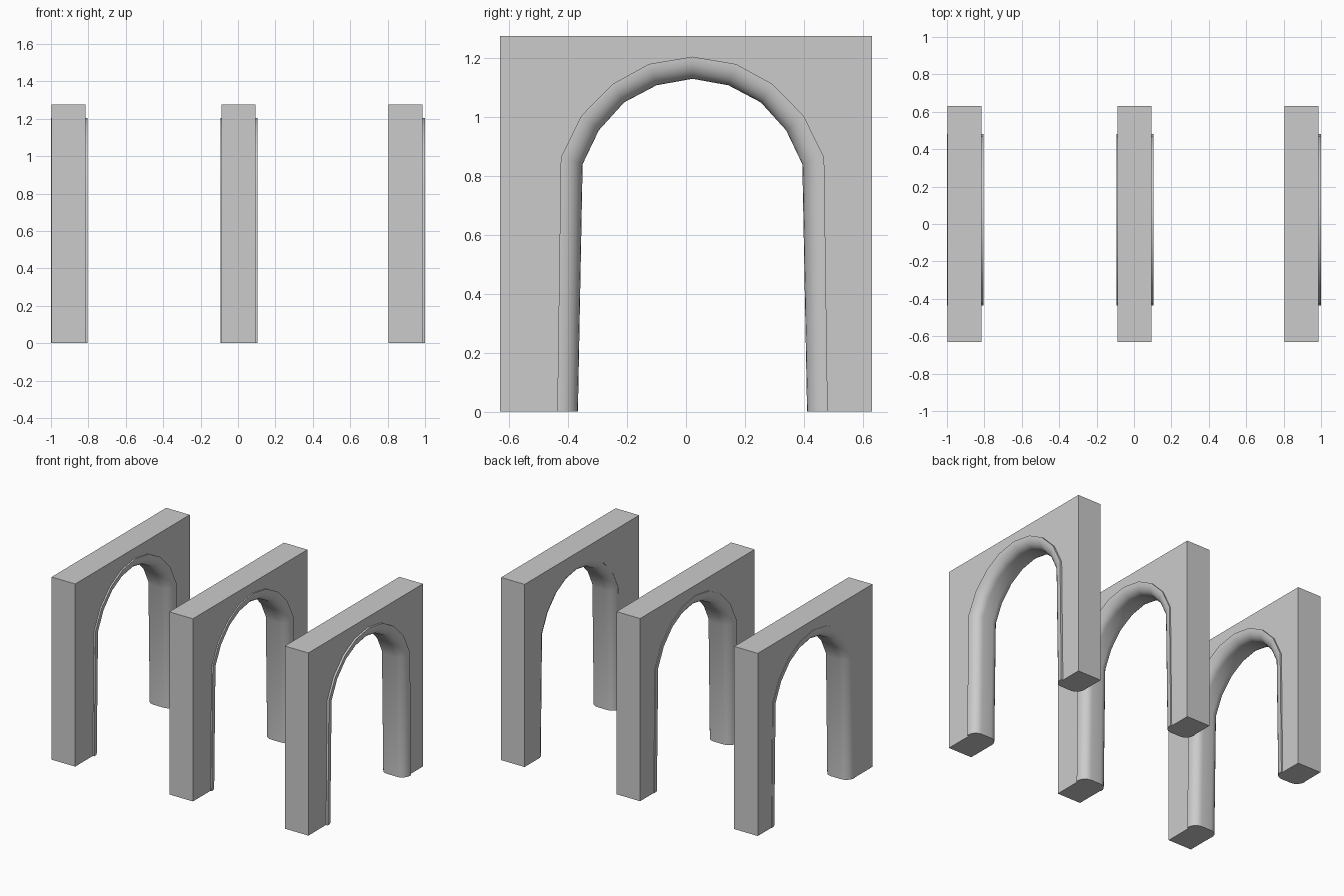
import bpy, bmesh, math

cube = bpy.data.objects.get("Cube")
if cube:
    bpy.data.objects.remove(cube, do_unlink=True)

GREY = (0.6, 0.6, 0.6, 1)
stone = bpy.data.materials.new("grey_stone")
stone.use_nodes = True
stone.diffuse_color = GREY
stone.node_tree.nodes["Principled BSDF"].inputs["Base Color"].default_value = GREY

# Half outlines of the opening as (offset from its middle, height)
OPENING_Y = 0.022
INNER = [(.389, 0), (.373, .84), (.318, .955), (.232, 1.05), (.122, 1.108), (0, 1.13)]
OUTER = [(.459, 0), (.447, .863), (.377, 1.005), (.27, 1.113), (.148, 1.18), (0, 1.205)]
WALL_HALF_Y, WALL_TOP, WALL_HALF_X = 0.632, 1.275, 0.091
TRIM_HALF_X, ROUND_DEPTH, ROUND_STEPS = 0.098, 0.06, 6


def arch_line(t):
    """Opening outline blended from the outer (0) to the inner (1) edge."""
    half = [(o[0] + (i[0] - o[0]) * t, o[1] + (i[1] - o[1]) * t)
            for o, i in zip(OUTER, INNER)]
    full = [(-y, z) for y, z in half] + half[-2::-1]
    return [(y + OPENING_Y, z) for y, z in full]


def finish(name, bm, x):
    bmesh.ops.recalc_face_normals(bm, faces=bm.faces)
    mesh = bpy.data.meshes.new(name)
    bm.to_mesh(mesh)
    bm.free()
    mesh.materials.append(stone)
    obj = bpy.data.objects.new(name, mesh)
    obj.location.x = x
    bpy.context.collection.objects.link(obj)
    return obj


def add_wall(name, x):
    """Rectangular slab with the arch cut out of its outline."""
    bm = bmesh.new()
    corners = [(WALL_HALF_Y, 0), (WALL_HALF_Y, WALL_TOP),
               (-WALL_HALF_Y, WALL_TOP), (-WALL_HALF_Y, 0)]
    outline = arch_line(0.3) + corners
    face = bm.faces.new([bm.verts.new((-WALL_HALF_X, y, z)) for y, z in outline])
    ext = bmesh.ops.extrude_face_region(bm, geom=[face], use_keep_orig=True)
    moved = [v for v in ext["geom"] if isinstance(v, bmesh.types.BMVert)]
    bmesh.ops.translate(bm, vec=(2 * WALL_HALF_X, 0, 0), verts=moved)
    return finish(name, bm, x)


def add_trim(name, x):
    """Rounded lining swept along the arch."""
    side = [(0, TRIM_HALF_X)]
    for k in range(ROUND_STEPS + 1):
        a = math.pi / 2 * k / ROUND_STEPS
        side.append((0.1 + 0.9 * math.sin(a),
                     TRIM_HALF_X - ROUND_DEPTH * (1 - math.cos(a))))
    section = side + [(t, -d) for t, d in reversed(side)]
    bm = bmesh.new()
    rows = [[bm.verts.new((d, y, z)) for y, z in arch_line(t)] for t, d in section]
    for a, b in zip(rows, rows[1:] + rows[:1]):
        for i in range(len(a) - 1):
            bm.faces.new((a[i], a[i + 1], b[i + 1], b[i]))
    for end in (0, -1):
        bm.faces.new([row[end] for row in rows])
    obj = finish(name, bm, x)
    bpy.ops.object.select_all(action="DESELECT")
    obj.select_set(True)
    bpy.context.view_layer.objects.active = obj
    bpy.ops.object.shade_smooth_by_angle(angle=math.radians(35))
    return obj


# Three matching arches in a row
for label, wall_x, trim_x in (("right", -.906, -.902), ("middle", .003, .005),
                              ("left", .895, .902)):
    add_wall(label + "_arch_wall", wall_x)
    add_trim(label + "_arch_trim", trim_x)
